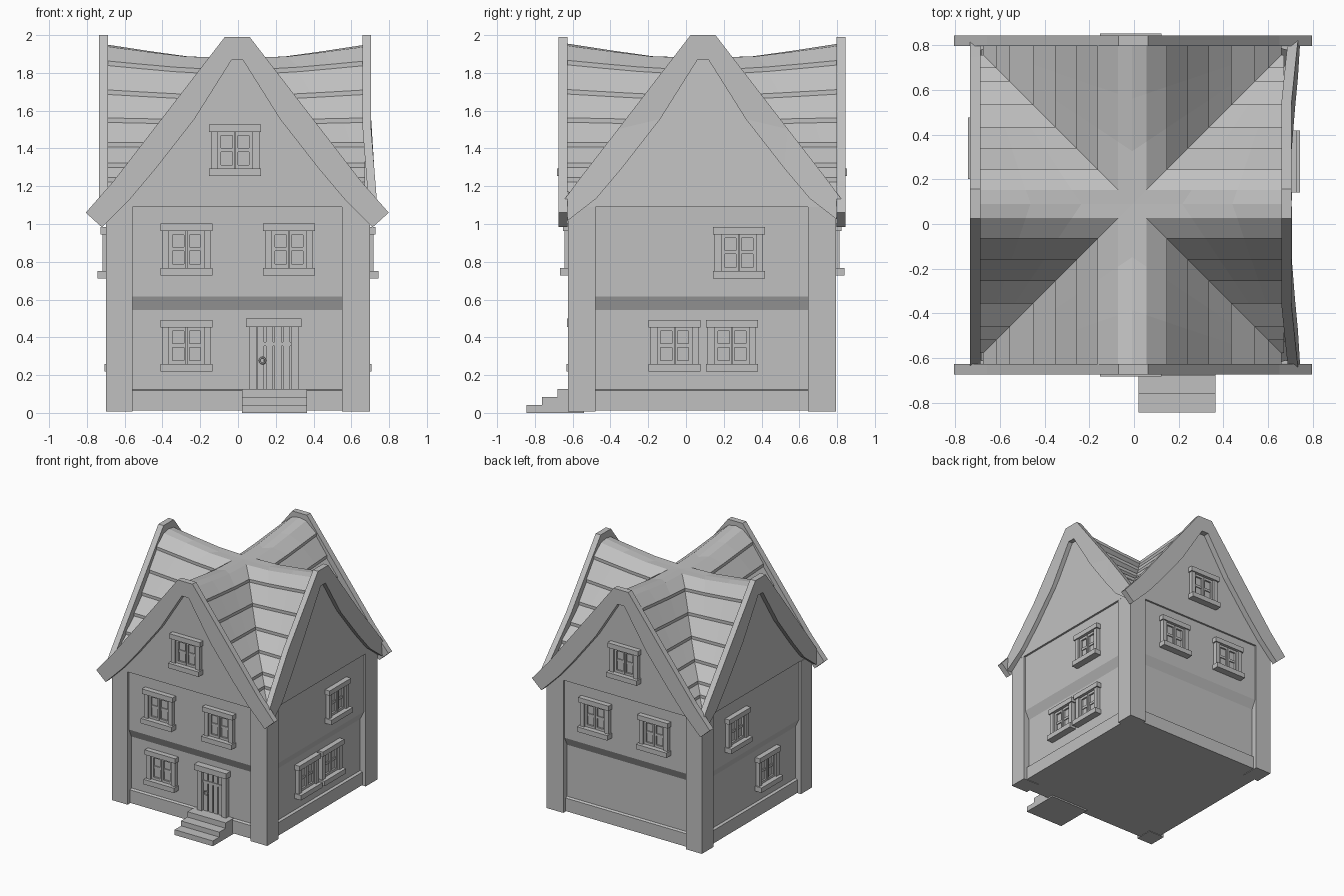
import bpy, bmesh, math

if "Cube" in bpy.data.objects:
    bpy.data.objects.remove(bpy.data.objects["Cube"])

CX, CY = -0.008, 0.09          # centre of the crossing ridges
X0, X1, Y0, Y1 = -0.70, 0.70, -0.625, 0.795
stone = bpy.data.materials.new("plain_grey")
stone.diffuse_color = (0.53, 0.53, 0.53, 1)
stone.use_nodes = True
stone.node_tree.nodes["Principled BSDF"].inputs["Base Color"].default_value = stone.diffuse_color


def finish(name, bm):
    bmesh.ops.recalc_face_normals(bm, faces=bm.faces)
    me = bpy.data.meshes.new(name)
    bm.to_mesh(me)
    bm.free()
    me.materials.append(stone)
    ob = bpy.data.objects.new(name, me)
    bpy.context.collection.objects.link(ob)
    return ob


def add_box(bm, xs, ys, zs):
    v = [bm.verts.new((x, y, z)) for z in sorted(zs) for x in sorted(xs) for y in sorted(ys)]
    for f in ((0, 1, 3, 2), (4, 6, 7, 5), (0, 4, 5, 1), (2, 3, 7, 6), (0, 2, 6, 4), (1, 5, 7, 3)):
        bm.faces.new([v[i] for i in f])


def boxes(name, parts):
    bm = bmesh.new()
    for p in parts:
        add_box(bm, *p)
    return finish(name, bm)


def on_face(face, a, o, z):
    """Box given along a wall (a), outward position (o) and height (z)."""
    if face in ("front", "back"):
        s = -1 if face == "front" else 1
        return (a, [s * v for v in o], z)
    s = 1 if face == "right" else -1
    return ([s * v for v in o], a, z)


def extrude(name, half, centre, axis, near, far, lean=None):
    """Mirrored half profile pushed along an axis."""
    loop = half + [(-u, z) for u, z in reversed(half)]
    bm = bmesh.new()
    rings = []
    for d in (near, far):
        ring = []
        for u, z in loop:
            e = d + (lean(z) if lean else 0)
            ring.append(bm.verts.new((centre + u, e, z) if axis == "y" else (e, centre + u, z)))
        rings.append(ring)
    n = len(loop)
    bm.faces.new(rings[0])
    bm.faces.new(rings[1][::-1])
    for i in range(n):
        j = (i + 1) % n
        bm.faces.new((rings[0][i], rings[1][i], rings[1][j], rings[0][j]))
    return finish(name, bm)


# Storeys: stacked rectangles that jetty outward with sloped undersides
storeys = [(.03, .012), (.03, .118), (.05, .125), (.05, .545), (.015, .615),
           (.015, 1.105), (.003, 1.18)]
bm = bmesh.new()
rings = []
for i, z in storeys:
    rings.append([bm.verts.new(c) for c in ((X0 + i, Y0 + i, z), (X1 - i, Y0 + i, z),
                                           (X1 - i, Y1 - i, z), (X0 + i, Y1 - i, z))])
for a, b in zip(rings, rings[1:]):
    for i in range(4):
        bm.faces.new((a[i], a[(i + 1) % 4], b[(i + 1) % 4], b[i]))
bm.faces.new(rings[0])
bm.faces.new(rings[-1])
# bring the top corners in below the eaves
for v in rings[-1]:
    v.co.x *= 0.93
finish("storey_walls", bm)

# Corner posts
boxes("corner_posts", [((x, x + w), (y, y + h), (.008, 1.09))
                       for x, w in ((X0, .142), (X1, -.15))
                       for y, h in ((Y0, .145), (Y1, -.15))])

# Gable walls
gable = [(.02, 1.93), (.24, 1.62), (.46, 1.32), (.59, 1.17), (.64, 1.09)]
right_lean = lambda z: max(0, 1.5 - z) * .08
extrude("front_gable_wall", gable, CX, "y", Y0, Y0 + .05)
extrude("back_gable_wall", gable, CX, "y", Y1, Y1 - .05)
extrude("left_gable_wall", gable, CY, "x", -.695, -.65)
extrude("right_gable_wall", gable, CY, "x", .668, .62, right_lean)

# Barge boards
inner = [(.565, 1.135), (.43, 1.295), (.227, 1.555), (.03, 1.868)]
outer = [(.066, 1.99), (.45, 1.492), (.655, 1.227)]
main_board = inner[::-1] + [(.717, .983), (.802, 1.06)] + outer[::-1]
side_board = [(u, z) for u, z in inner[::-1]] + [(.72, 1.015), (.745, 1.115)] + \
             [(u, z + .01) for u, z in outer[::-1]]
# the half loop runs from inner apex round to outer apex, closed by its mirror
def board(name, half, centre, axis, near, far, lean=None):
    bm = bmesh.new()
    for s in (1, -1):
        pts = [(s * u, z) for u, z in half]
        pts = [(0, half[0][1])] + pts + [(0, half[-1][1])]
        ring = []
        for d in (near, far):
            ring.append([bm.verts.new((centre + u, d + (lean(z) if lean else 0), z) if axis == "y"
                                      else (d + (lean(z) if lean else 0), centre + u, z))
                         for u, z in pts])
        n = len(pts)
        bm.faces.new(ring[0])
        bm.faces.new(ring[1][::-1])
        for i in range(n - 1):
            bm.faces.new((ring[0][i], ring[1][i], ring[1][i + 1], ring[0][i + 1]))
    bmesh.ops.remove_doubles(bm, verts=bm.verts, dist=1e-5)
    # drop the shared seam between the halves' flat sides
    bmesh.ops.dissolve_limit(bm, angle_limit=.002, verts=bm.verts, edges=bm.edges)
    bmesh.ops.triangulate(bm, faces=[f for f in bm.faces if len(f.verts) > 4])
    return finish(name, bm)


board("front_barge_board", main_board, 0 + CX / 2, "y", -.675, -.628)
board("back_barge_board", main_board, 0 + CX / 2, "y", .845, .798)
board("left_barge_board", side_board, CY, "x", -.735, -.688)
board("right_barge_board", side_board, CY, "x", .705, .66, right_lean)

# Roof: four sagging wings of overlapping courses that meet in valleys
courses = [(.155, 1.83), (.25, 1.685), (.345, 1.545), (.445, 1.42), (.55, 1.31), (.61, 1.235)]
line = [(0, 1.88), (.063, 1.88)]
for u, z in courses:
    line += [(u, z - .035 * max(0, 1 - u / .4) + .012), (u, z - .035 * max(0, 1 - u / .4) - .012)]
line.append((.668, 1.17))


def sag(u, d):
    return .072 * max(0, (d - .2) / .5) ** 1.1 * max(0, 1 - u / .4)


bm = bmesh.new()
for reach, place in ((.68, lambda u, d: (CX + d, CY + u)), (.69, lambda u, d: (CX - d, CY + u)),
                     (.715, lambda u, d: (CX + u, CY + d)), (.722, lambda u, d: (CX + u, CY - d))):
    for s in (1, -1):
        rows = []
        for u, z in line:
            ds = [u + (reach - u) * t for t in (0, .33, .66, 1)]
            rows.append([bm.verts.new((*place(s * u, d), z + sag(u, d))) for d in ds])
        for a, b in zip(rows, rows[1:]):
            for i in range(3):
                bm.faces.new((a[i], a[i + 1], b[i + 1], b[i]))
bmesh.ops.remove_doubles(bm, verts=bm.verts, dist=1e-5)
finish("roof_courses", bm)


# Windows: lintel, sill, jambs, sashes and glazing bars
def window(name, face, c, z, wall):
    def p(a0, a1, depth, z0, z1):
        return on_face(face, (c + a0, c + a1), (wall - .03, wall + depth), (z + z0, z + z1))
    parts = [p(-.138, .138, .042, .097, .137), p(-.138, .138, .058, -.137, -.097),
             p(-.128, .128, .004, -.1, .1)]
    for s in (-1, 1):
        parts += [p(s * .128, s * .092, .032, -.098, .098),
                  p(s * .092, s * .074, .018, -.098, .098),
                  p(s * .014, s * .002, .018, -.098, .098),
                  p(s * .074, s * .014, .018, .078, .098),
                  p(s * .074, s * .014, .018, -.098, -.078),
                  p(s * .074, s * .014, .012, -.008, .012)]
    return boxes(name, parts)


low, up = .05, .015
for name, face, c, z, wall in (
        ("front_window_ground", "front", -.272, .355, -Y0 - low),
        ("front_window_left", "front", -.272, .865, -Y0 - up),
        ("front_window_right", "front", .27, .865, -Y0 - up),
        ("front_window_gable", "front", -.015, 1.39, -Y0),
        ("back_window_left", "back", -.272, .865, Y1 - up),
        ("back_window_right", "back", .26, .865, Y1 - up),
        ("back_window_gable", "back", -.015, 1.39, Y1),
        ("right_window_ground_front", "right", -.06, .355, X1 - low),
        ("right_window_ground_back", "right", .243, .355, X1 - low),
        ("right_window_upper", "right", .28, .848, X1 - up),
        ("left_window_upper", "left", .34, .848, -X0 - up),
        ("left_window_ground", "left", -.1, .355, -X0 - low)):
    window(name, face, c, z, wall)

# Door: frame, planks and ring handle
wall = -Y0 - low
door = lambda a0, a1, o, z0, z1: on_face("front", (a0, a1), (wall - .03, wall + o), (z0, z1))
boxes("door_frame", [door(.043, .335, .055, .455, .5), door(.058, .098, .035, .12, .457),
                     door(.28, .32, .035, .12, .457)])
boxes("door_planks", [door(.098, .28, .004, .12, .455)] +
      [door(a, a + .037, .016, .12, .455) for a in (.101, .147, .193, .239)] +
      [door(.1, .28, .021, .355, .375)])
bpy.ops.mesh.primitive_torus_add(location=(.13, -wall - .022, .277), rotation=(math.pi / 2, 0, 0),
                                 major_radius=.016, minor_radius=.005,
                                 major_segments=12, minor_segments=6)
bpy.context.object.name = "door_handle"
bpy.context.object.data.materials.append(stone)

# Doorsteps
boxes("doorsteps", [((.02, .365), (-.54, y), (0, z))
                    for y, z in ((-.68, .127), (-.762, .083), (-.845, .043))])
